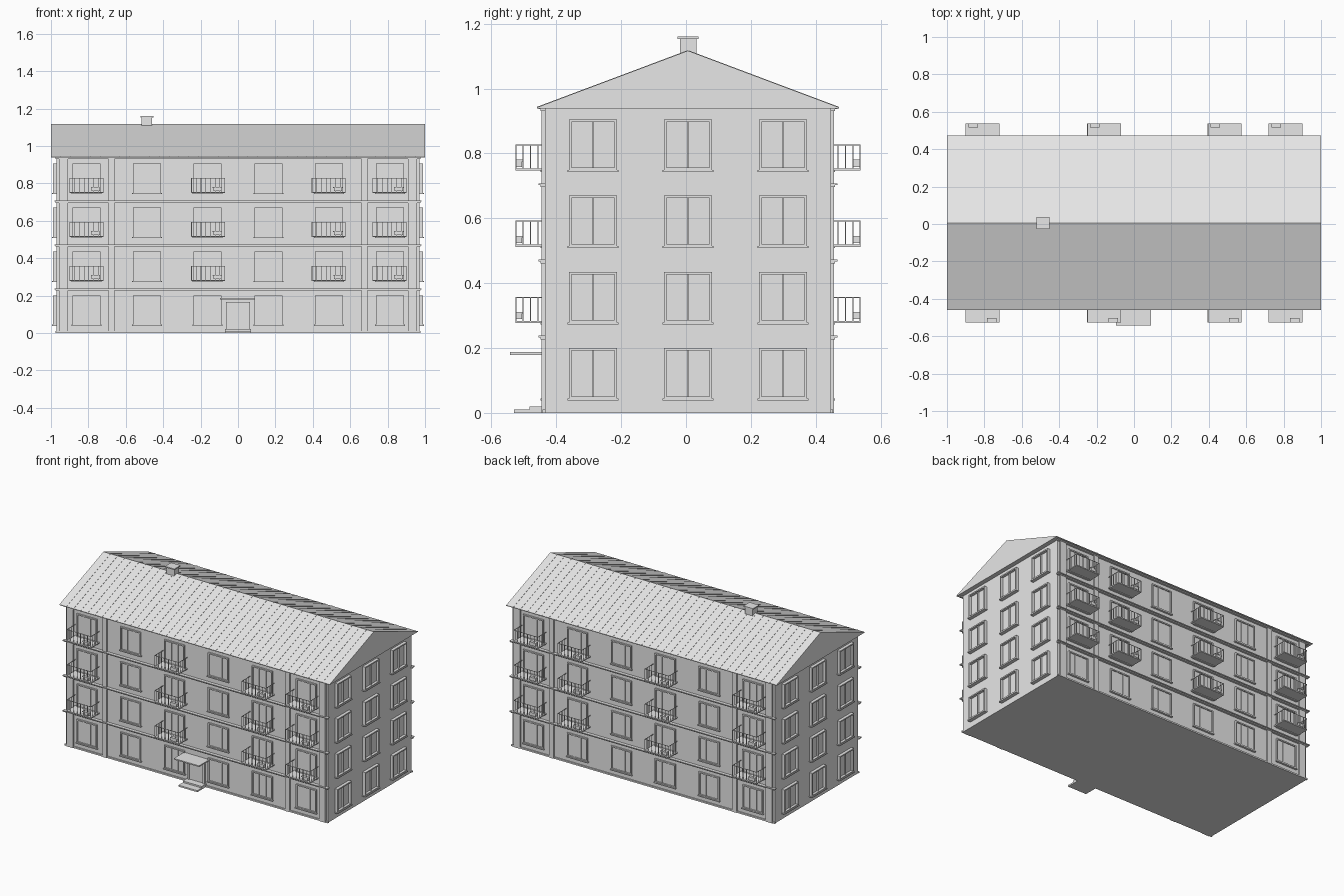
import bpy, bmesh, math
from mathutils import Matrix, Vector

if "Cube" in bpy.data.objects:
    bpy.data.objects.remove(bpy.data.objects["Cube"])

grey = bpy.data.materials.new("plaster grey")
grey.diffuse_color = (0.8, 0.8, 0.8, 1)
grey.use_nodes = True
grey.node_tree.nodes["Principled BSDF"].inputs["Base Color"].default_value = grey.diffuse_color

CY = 0.006                      # middle of the building in depth
WX, WY = 0.97, 0.44             # half sizes of the walls
FLOOR = 0.235                   # storey height
COLUMNS = [-0.81, -0.487, -0.162, 0.162, 0.487, 0.813]
BALCONIES = [-0.81, -0.16, 0.484, 0.81]


def box(bm, x0, x1, y0, y1, z0, z1):
    m = Matrix.Translation(((x0 + x1) / 2, (y0 + y1) / 2, (z0 + z1) / 2))
    m = m @ Matrix.Diagonal((x1 - x0, y1 - y0, z1 - z0, 1))
    bmesh.ops.create_cube(bm, size=1, matrix=m)


def finish(name, bm, matrix=Matrix()):
    bm.transform(matrix)
    bmesh.ops.recalc_face_normals(bm, faces=bm.faces)
    mesh = bpy.data.meshes.new(name)
    bm.to_mesh(mesh)
    bm.free()
    mesh.materials.append(grey)
    obj = bpy.data.objects.new(name, mesh)
    bpy.context.collection.objects.link(obj)
    return obj


def side(turn, dist):
    """Place a part modelled outward along -y from y = 0 onto one wall."""
    return (Matrix.Translation((0, CY, 0)) @ Matrix.Rotation(turn, 4, 'Z')
            @ Matrix.Translation((0, -dist, 0)))


def window(bm, x, z, w, h, depth, mullions):
    t = 0.008
    x0, x1 = x - w / 2, x + w / 2
    box(bm, x0, x0 + t, -depth, 0.001, z, z + h)
    box(bm, x1 - t, x1, -depth, 0.001, z, z + h)
    box(bm, x0 + t, x1 - t, -depth, 0.001, z + h - t, z + h)
    box(bm, x0 + t, x1 - t, -depth, 0.001, z, z + t)
    box(bm, x0 + t, x1 - t, -0.003, 0.001, z + t, z + h - t)
    for k in range(mullions):
        c = x0 + w * (k + 1) / (mullions + 1)
        box(bm, c - 0.003, c + 0.003, -depth * 0.6, 0, z + t, z + h - t)
    # sill
    box(bm, x0 - 0.005, x1 + 0.005, -depth - 0.004, 0.001, z - 0.005, z + 0.001)


def balcony(bm, x, z):
    w, d, h, r = 0.09, 0.092, 0.081, 0.0015
    box(bm, x - w, x + w, -d, 0, z, z + 0.007)
    # hand rail
    top = z + h
    box(bm, x - w, x + w, -d, -d + 2 * r, top - 2 * r, top)
    for s in (-1, 1):
        e = x + s * (w - r)
        box(bm, e - r, e + r, -d, 0, top - 2 * r, top)
        for k in range(1, 4):
            y = -d + d * k / 4
            box(bm, e - r, e + r, y - r, y + r, z, top)
    # front bars
    for k in range(8):
        c = x - w + r + (2 * w - 2 * r) * k / 7
        box(bm, c - r, c + r, -d, -d + 2 * r, z, top)
    # planter
    box(bm, x + 0.028, x + 0.072, -d + 0.003, -d + 0.021, z + 0.012, z + 0.031)
    box(bm, x + 0.025, x + 0.075, -d + 0.001, -d + 0.023, z + 0.029, z + 0.034)


# walls
bm = bmesh.new()
box(bm, -WX, WX, CY - WY, CY + WY, 0, 0.94)
finish("walls", bm)

# long facades
for label, turn in (("front", 0), ("back", math.pi)):
    place = side(turn, WY)
    flip = -1 if turn else 1

    bm = bmesh.new()
    for f in range(4):
        for x in COLUMNS:
            window(bm, x * flip, 0.043 + f * FLOOR, 0.15, 0.157, 0.010, 2)
    finish(label + "_windows", bm, place)

    bm = bmesh.new()
    for f in range(1, 4):
        for x in BALCONIES:
            balcony(bm, x * flip, 0.277 + (f - 1) * FLOOR)
    finish(label + "_balconies", bm, place)

    bm = bmesh.new()
    for f in range(4):
        z = 0.226 + f * FLOOR
        box(bm, -0.977, 0.977, -0.014, 0.001, z, z + 0.006)
        box(bm, -0.98, 0.98, -0.021, 0.001, z + 0.006, z + 0.012)
    box(bm, -0.975, 0.975, -0.008, 0.001, 0, 0.01)
    finish(label + "_floor_bands", bm, place)

    bm = bmesh.new()
    for s in (-1, 1):
        for a, b in ((0.66, 0.692), (0.909, 0.957)):
            box(bm, min(s * a, s * b), max(s * a, s * b), -0.011, 0.001, 0, 0.938)
    finish(label + "_pilasters", bm, place)

# gable end windows
for label, turn in (("right", math.pi / 2), ("left", -math.pi / 2)):
    bm = bmesh.new()
    for f in range(4):
        for c in (-0.293, 0, 0.293):
            window(bm, c, 0.043 + f * FLOOR, 0.148, 0.157, 0.02, 1)
    finish(label + "_windows", bm, side(turn, WX))

# roof
EAVE, RIDGE, HALF = 0.938, 1.117, 0.466
bm = bmesh.new()
tri = [bm.verts.new((-1, CY + y, z)) for y, z in
       ((-HALF, EAVE), (-HALF, EAVE + 0.004), (0, RIDGE), (HALF, EAVE + 0.004), (HALF, EAVE))]
face = bm.faces.new(tri)
out = bmesh.ops.extrude_face_region(bm, geom=[face])
bmesh.ops.translate(bm, vec=(2, 0, 0),
                    verts=[v for v in out["geom"] if isinstance(v, bmesh.types.BMVert)])
finish("roof", bm)

# low standing seams on both slopes
bm = bmesh.new()
slope = math.atan2(RIDGE - EAVE - 0.004, HALF)
length = math.hypot(RIDGE - EAVE - 0.004, HALF)
for s in (-1, 1):
    seams = bmesh.new()
    for k in range(1, 38):
        x = -1 + 2 * k / 38
        box(seams, x - 0.001, x + 0.001, -length, -0.001, -0.001, 0.0015)
    seams.transform(Matrix.Translation((0, CY, RIDGE))
                    @ Matrix.Rotation(0 if s < 0 else math.pi, 4, 'Z')
                    @ Matrix.Rotation(slope, 4, 'X'))
    finish("roof_seams_front" if s < 0 else "roof_seams_back", seams)
bm.free()

# chimney
bm = bmesh.new()
box(bm, -0.515, -0.459, -0.018, 0.032, 1.06, 1.153)
box(bm, -0.522, -0.452, -0.026, 0.038, 1.153, 1.16)
finish("chimney", bm)

# entrance door with frame
bm = bmesh.new()
box(bm, -0.052, 0.052, -0.004, 0.001, 0.012, 0.155)
for s in (-1, 1):
    box(bm, s * 0.057 - 0.006, s * 0.057 + 0.006, -0.012, 0.001, 0, 0.165)
box(bm, -0.051, 0.051, -0.012, 0.001, 0.153, 0.165)
finish("entrance_door", bm, side(0, WY))

# entrance canopy
bm = bmesh.new()
box(bm, -0.095, 0.092, -0.543, -0.43, 0.179, 0.187)
finish("entrance_canopy", bm)

# entrance steps
bm = bmesh.new()
box(bm, -0.07, 0.07, -0.53, -0.43, 0, 0.01)
box(bm, -0.07, 0.07, -0.483, -0.43, 0.01, 0.02)
finish("entrance_steps", bm)
